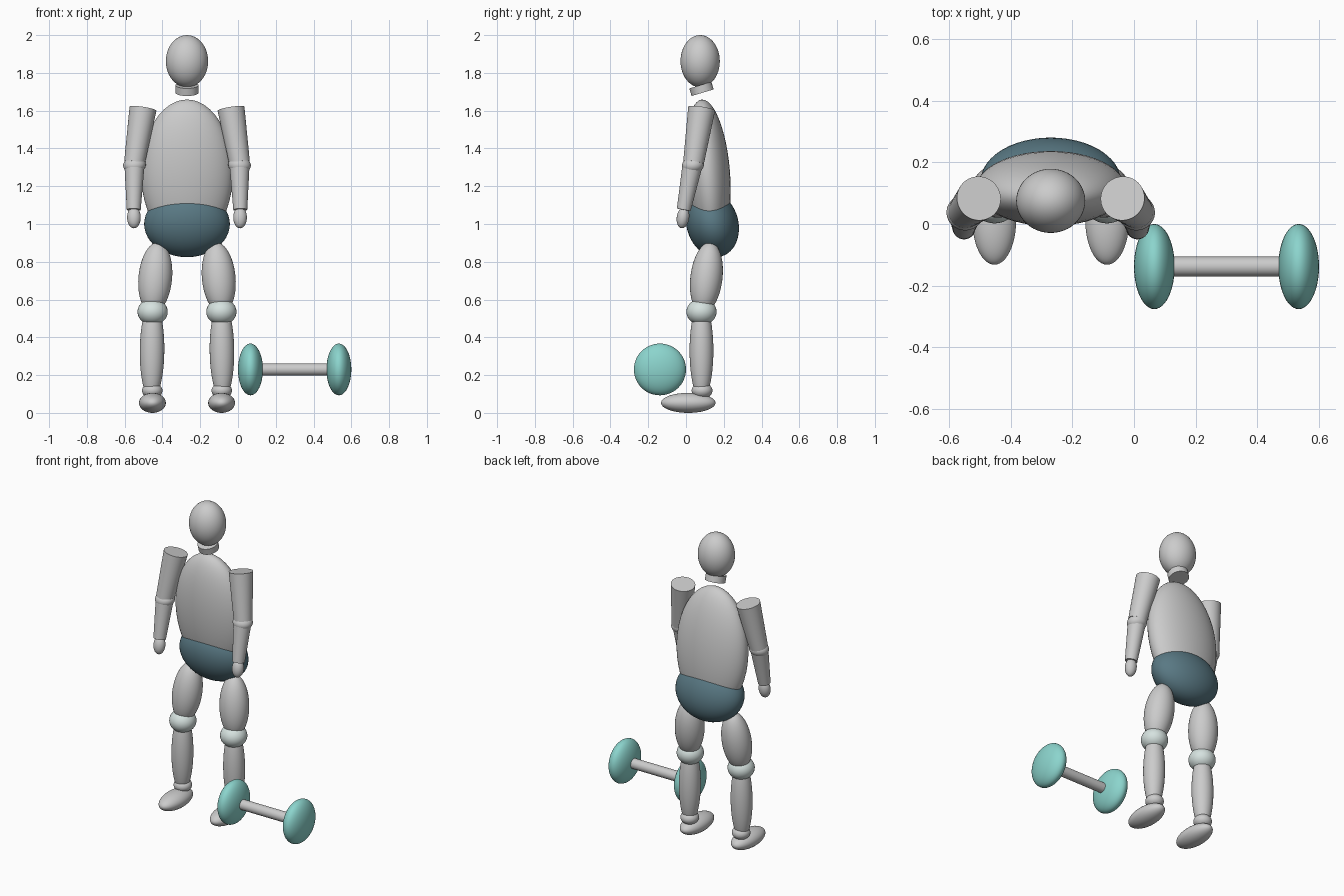
import bpy, math
from mathutils import Vector

if "Cube" in bpy.data.objects:
    bpy.data.objects.remove(bpy.data.objects["Cube"])

CX = -0.27  # symmetry plane of the figure


def material(name, rgb):
    m = bpy.data.materials.new(name)
    m.diffuse_color = (*rgb, 1)
    m.use_nodes = True
    m.node_tree.nodes["Principled BSDF"].inputs["Base Color"].default_value = m.diffuse_color
    return m


teal = material("teal", (0.26, 0.66, 0.61))
slate = material("slate_blue", (0.10, 0.19, 0.23))
pale = material("pale_green", (0.67, 0.76, 0.74))


def finish(name, mat):
    ob = bpy.context.object
    ob.name = name
    if mat:
        ob.data.materials.append(mat)
    bpy.ops.object.shade_smooth_by_angle(angle=math.radians(40))
    return ob


def ellipsoid(name, loc, radii, axis=(0, 0, 1), mat=None):
    bpy.ops.mesh.primitive_uv_sphere_add(segments=48, ring_count=24, location=loc)
    ob = bpy.context.object
    ob.scale = radii
    # lean the local z towards the axis without twisting
    ob.rotation_euler = Vector((0, 0, 1)).rotation_difference(Vector(axis)).to_euler()
    return finish(name, mat)


def taper(name, a, b, ra, rb, mat=None):
    a, b = Vector(a), Vector(b)
    bpy.ops.mesh.primitive_cone_add(vertices=48, radius1=ra, radius2=rb,
                                    depth=(b - a).length, location=(a + b) / 2)
    bpy.context.object.rotation_euler = Vector((0, 0, 1)).rotation_difference(b - a).to_euler()
    return finish(name, mat)


# Head, neck and trunk
ellipsoid("head", (CX, 0.075, 1.862), (0.112, 0.104, 0.138))
taper("neck", (CX, 0.088, 1.695), (CX, 0.076, 1.735), 0.061, 0.061)
ellipsoid("torso", (CX, 0.115, 1.27), (0.243, 0.118, 0.39), (0, -0.08, 1))
ellipsoid("pelvis", (CX, 0.14, 1.0), (0.227, 0.137, 0.178), (0, -0.28, 1), slate)

# Arms and legs, s = -1 and +1 sides
for s, side in ((-1, "right"), (1, "left")):
    def p(dx, y, z):
        return (CX + s * dx, y, z)

    # Arm
    taper(side + "_upper_arm", p(0.233, 0.083, 1.61), p(0.278, 0.04, 1.325), 0.072, 0.055)
    ellipsoid(side + "_elbow", p(0.278, 0.037, 1.312), (0.06, 0.058, 0.046), (s * 0.1, -0.15, 1))
    taper(side + "_forearm", p(0.278, 0.034, 1.31), p(0.282, -0.012, 1.075), 0.053, 0.037)
    ellipsoid(side + "_hand", p(0.281, -0.016, 1.034), (0.036, 0.033, 0.057), (0, 0.15, 1))

    # Leg
    ellipsoid(side + "_thigh", p(0.168, 0.108, 0.715), (0.089, 0.085, 0.19), (-s * 0.09, 0.12, 1))
    ellipsoid(side + "_knee", p(0.182, 0.082, 0.535), (0.08, 0.08, 0.07), mat=pale)
    ellipsoid(side + "_shin", p(0.185, 0.082, 0.33), (0.065, 0.063, 0.26), (-s * 0.01, 0, 1))
    ellipsoid(side + "_ankle", p(0.184, 0.085, 0.118), (0.054, 0.055, 0.042))
    ellipsoid(side + "_foot", p(0.183, 0.012, 0.053), (0.071, 0.144, 0.053))

# Dumbbell
taper("dumbbell_bar", (0.066, -0.138, 0.23), (0.534, -0.138, 0.23), 0.032, 0.032)
for i, x in enumerate((0.066, 0.534)):
    ellipsoid(f"dumbbell_weight_{i + 1}", (x, -0.138, 0.23), (0.066, 0.138, 0.137), mat=teal)
